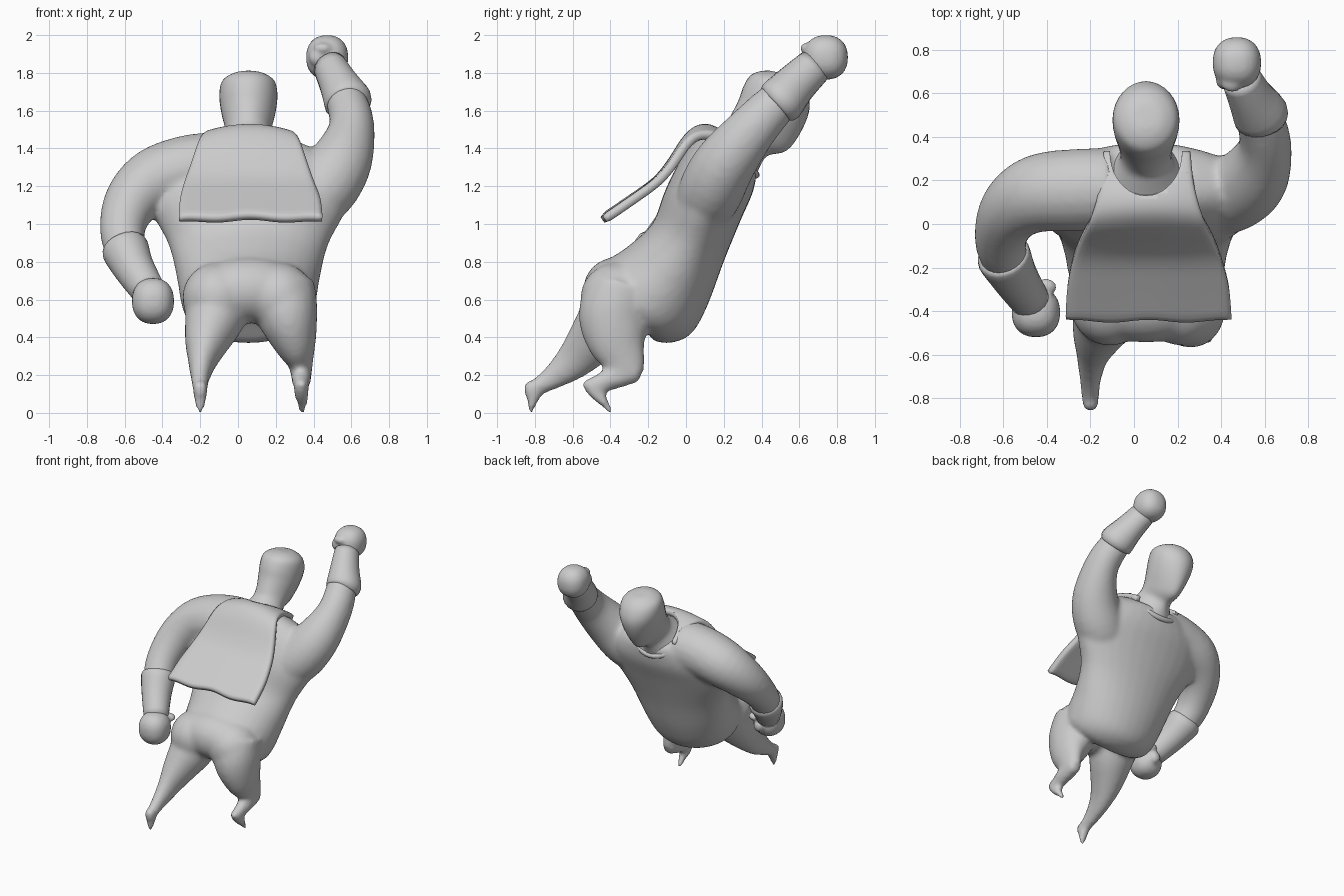
import bpy, bmesh, math
from mathutils import Vector, Matrix

if "Cube" in bpy.data.objects:
    bpy.data.objects.remove(bpy.data.objects["Cube"])

grey = bpy.data.materials.new("plain_grey")
grey.diffuse_color = (0.6, 0.6, 0.6, 1)
grey.use_nodes = True
grey.node_tree.nodes["Principled BSDF"].inputs["Base Color"].default_value = grey.diffuse_color
CX = 0.055  # centre line of trunk and head


def finish(bm, name):
    bmesh.ops.recalc_face_normals(bm, faces=bm.faces)
    me = bpy.data.meshes.new(name)
    bm.to_mesh(me)
    bm.free()
    me.materials.append(grey)
    for p in me.polygons:
        p.use_smooth = True
    ob = bpy.data.objects.new(name, me)
    bpy.context.collection.objects.link(ob)
    return ob


def skin(bm, rings):
    loops = [[bm.verts.new(p) for p in r] for r in rings]
    n = len(loops[0])
    for a, b in zip(loops, loops[1:]):
        for i in range(n):
            j = (i + 1) % n
            bm.faces.new((a[i], a[j], b[j], b[i]))
    bm.faces.new(loops[0][::-1])
    bm.faces.new(loops[-1])


def smooth_rows(rows, steps=4):
    """Catmull-Rom resampling of a list of number tuples."""
    rows = [Vector(r) for r in rows]
    out = []
    for i in range(len(rows) - 1):
        p0, p1, p2 = rows[max(i - 1, 0)], rows[i], rows[i + 1]
        p3 = rows[min(i + 2, len(rows) - 1)]
        for s in range(steps):
            t = s / steps
            out.append(0.5 * (2 * p1 + (p2 - p0) * t + (2 * p0 - 5 * p1 + 4 * p2 - p3) * t * t
                              + (3 * p1 - p0 - 3 * p2 + p3) * t ** 3))
    return out + [rows[-1]]


def trunk(bm, rows, n=32):
    """Rows: back y, back z, front y, front z, half width, narrowing to the front."""
    rings = []
    for by, bz, fy, fz, w, k in smooth_rows(rows):
        c = Vector((CX, (by + fy) / 2, (bz + fz) / 2))
        v = Vector((0, (fy - by) / 2, (fz - bz) / 2))
        ring = []
        for i in range(n):
            ca, sa = math.cos(i * math.tau / n), math.sin(i * math.tau / n)
            ring.append(c + Vector((w * ca * (1 - k * max(sa + .3, 0)), 0, 0)) + v * sa)
        rings.append(ring)
    skin(bm, rings)


def limb(bm, rows, ref=(1, 0, 0), n=20, steps=4):
    """Rows: x, y, z, radius along ref, radius across."""
    rows = smooth_rows(rows, steps)
    pts = [r.copy() for r in rows]
    rings = []
    for i, r in enumerate(rows):
        a, b = pts[max(i - 1, 0)], pts[min(i + 1, len(pts) - 1)]
        t = Vector((b[0] - a[0], b[1] - a[1], b[2] - a[2])).normalized()
        u = Vector(ref)
        u = (u - t * u.dot(t)).normalized()
        v = t.cross(u)
        c = Vector((r[0], r[1], r[2]))
        rings.append([c + u * r[3] * math.cos(k * math.tau / n)
                      + v * r[4] * math.sin(k * math.tau / n) for k in range(n)])
    skin(bm, rings)


def blob(bm, c, r, boxy=1.0):
    """Ellipsoid; boxy below 1 squares it off."""
    new = bmesh.ops.create_uvsphere(bm, u_segments=24, v_segments=16, radius=1)["verts"]
    for v in new:
        v.co = Vector([c[i] + r[i] * math.copysign(abs(v.co[i]) ** boxy, v.co[i]) for i in range(3)])


def fuse(ob, voxel, iters):
    m = ob.modifiers.new("fuse", 'REMESH')
    m.mode, m.voxel_size, m.use_smooth_shade = 'VOXEL', voxel, True
    s = ob.modifiers.new("soften", 'SMOOTH')
    s.factor, s.iterations = 0.5, iters


# body: trunk, arms, seat and legs blended into one skin
bm = bmesh.new()
trunk(bm, [(-.36, .62, -.17, .38, .26, 0), (-.43, .72, -.08, .37, .335, 0), (-.42, .80, .03, .42, .36, 0),
           (-.31, .88, .115, .57, .38, 0), (-.18, 1.0, .20, .80, .425, 0), (-.11, 1.18, .29, 1.02, .525, 0),
           (-.03, 1.34, .355, 1.17, .51, 0), (.05, 1.45, .375, 1.28, .38, 0), (.12, 1.50, .375, 1.33, .22, 0)])
# lowered arm
limb(bm, [(-.10, .16, 1.30, .19, .19), (-.27, .155, 1.285, .19, .185), (-.44, .14, 1.23, .18, .175),
          (-.555, .07, 1.13, .155, .15), (-.608, -.04, 1.0, .125, .125), (-.595, -.15, .87, .11, .11),
          (-.49, -.33, .67, .08, .08)], ref=(0, 1, 0))
# raised arm
limb(bm, [(.22, .06, 1.03, .13, .13), (.41, .12, 1.15, .18, .17), (.535, .20, 1.31, .17, .165),
          (.60, .34, 1.49, .125, .135), (.58, .47, 1.63, .11, .115), (.50, .63, 1.79, .08, .085)])
# trailing leg and its small pointed foot
limb(bm, [(-.10, -.28, .66, .18, .18), (-.12, -.39, .52, .165, .17), (-.165, -.50, .38, .12, .135),
          (-.19, -.60, .27, .075, .10), (-.2, -.71, .185, .05, .065), (-.2, -.80, .13, .04, .045)])
limb(bm, [(-.2, -.845, .16, .035, .025), (-.2, -.81, .11, .04, .05), (-.2, -.815, .05, .03, .025),
          (-.2, -.82, .0, .018, .015)])
# bent leg and foot
limb(bm, [(.23, -.34, .66, .18, .18), (.26, -.38, .52, .165, .19), (.30, -.365, .38, .12, .16),
          (.33, -.325, .27, .07, .11), (.335, -.31, .20, .055, .09)])
limb(bm, [(.335, -.25, .22, .05, .055), (.335, -.36, .195, .055, .065), (.335, -.46, .155, .045, .05),
          (.335, -.52, .14, .035, .04)])
limb(bm, [(.335, -.54, .165, .03, .025), (.335, -.48, .11, .04, .04), (.34, -.43, .05, .03, .025),
          (.34, -.395, .0, .018, .015)])
# seat
blob(bm, (CX, -.365, .65), (.30, .18, .175))
for sx in (-1, 1):
    blob(bm, (CX + sx * .165, -.365, .61), (.185, .195, .185))
fuse(finish(bm, "body"), .016, 12)

# head with neck
bm = bmesh.new()
trunk(bm, [(.10, 1.47, .36, 1.22, .195, 0), (.17, 1.51, .385, 1.29, .15, .1), (.215, 1.54, .43, 1.36, .125, .3),
           (.245, 1.59, .535, 1.39, .13, .3), (.28, 1.66, .615, 1.50, .148, .15),
           (.305, 1.73, .655, 1.62, .155, .03), (.34, 1.785, .63, 1.72, .14, 0),
           (.39, 1.808, .57, 1.78, .085, 0), (.44, 1.812, .50, 1.80, .03, 0)])
finish(bm, "head")

# flared glove cuffs
for name, rows, ref in (
    ("raised_cuff", [(.59, .475, 1.625, .105, .105), (.582, .50, 1.65, .128, .128),
                     (.535, .58, 1.74, .105, .112), (.485, .68, 1.835, .088, .098)], (1, 0, 0)),
    ("lowered_cuff", [(-.607, -.13, .89, .10, .10), (-.597, -.15, .865, .125, .125),
                      (-.55, -.24, .765, .108, .108), (-.47, -.36, .64, .088, .09)], (0, 1, 0))):
    bm = bmesh.new()
    limb(bm, rows, ref, steps=3)
    finish(bm, name)

# fists with thumb and curled fingers
for name, c, r, thumb, curl in (
    ("raised_fist", (.472, .74, 1.882), (.112, .118, .118), (.45, .645, 1.93), (.42, .66, 1.88)),
    ("lowered_fist", (-.45, -.405, .592), (.112, .115, .122), (-.405, -.29, .645), (-.44, -.30, .58))):
    bm = bmesh.new()
    blob(bm, c, r, .88)
    blob(bm, thumb, (.05, .04, .03))
    blob(bm, curl, (.045, .045, .05))
    fuse(finish(bm, name), .012, 4)

# cape: rows of y, z, half width, centre x, sag of the outer edges
bm = bmesh.new()
rows = smooth_rows([(.33, 1.385, .20, .06, .01), (.20, 1.475, .21, .06, .03), (.09, 1.505, .235, .06, .04),
                    (.01, 1.455, .27, .06, .03), (-.08, 1.32, .315, .06, .02), (-.16, 1.225, .345, .06, .01),
                    (-.29, 1.13, .375, .065, .01), (-.44, 1.028, .385, .067, .012)], 5)
N = 28
grid = []
for i, (y, z, w, cx, sag) in enumerate(rows):
    wave = .008 * (i / len(rows)) ** 6  # rippled hem
    grid.append([bm.verts.new((cx + w * t, y + wave * math.cos(7 * t), z - sag * t * t + wave * math.cos(7 * t)))
                 for t in (2 * k / N - 1 for k in range(N + 1))])
for a, b in zip(grid, grid[1:]):
    for k in range(N):
        bm.faces.new((a[k], a[k + 1], b[k + 1], b[k]))
cape = finish(bm, "cape")
s = cape.modifiers.new("thickness", 'SOLIDIFY')
s.thickness, s.offset = .05, 0
m = cape.modifiers.new("round_edges", 'SMOOTH')
m.factor, m.iterations = .5, 3

# rounded neck opening cut through the cape
bm = bmesh.new()
bmesh.ops.create_cone(bm, cap_ends=True, segments=40, radius1=1, radius2=1, depth=1,
                      matrix=Matrix.Translation((CX, .33, 1.4)) @ Matrix.Diagonal((.165, .20, 1, 1)))
cutter = finish(bm, "neck_cutter")
cutter.hide_render = True
cutter.hide_viewport = True
cut = cape.modifiers.new("neck_opening", 'BOOLEAN')
cut.operation, cut.object = 'DIFFERENCE', cutter
cut.solver = 'EXACT'

# collar lying around the front of the neck
bm = bmesh.new()
limb(bm, [(CX + .19 * math.cos(a), .265 + .105 * math.sin(a), 1.40 - .14 * math.sin(a), .02, .02)
          for a in (k * math.pi / 8 for k in range(-1, 10))], ref=(0, .6, .8), n=10, steps=2)
finish(bm, "collar")
